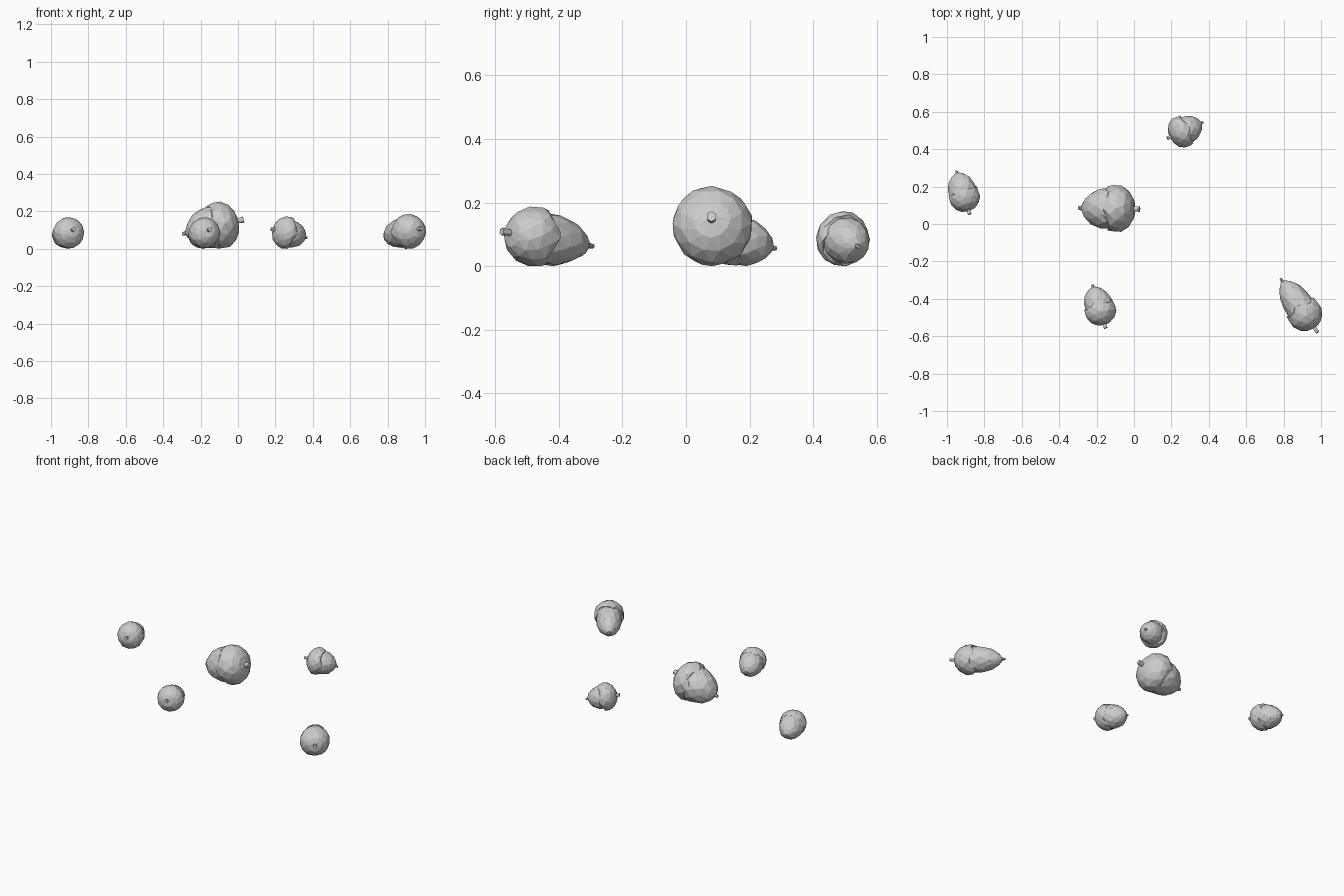
import bpy, bmesh, math, random
from mathutils import Vector

if "Cube" in bpy.data.objects:
    bpy.data.objects.remove(bpy.data.objects["Cube"])

random.seed(4)


def lathe(name, rings, tip, axis, length, sides=12, jitter=0.0, jag=None):
    """Faceted lathe along an axis; rings = (distance fraction, radius), staggered triangles."""
    bm = bmesh.new()
    rot = axis.to_track_quat('Z', 'Y')
    loops = []
    for k, (t, r) in enumerate(rings):
        ring = []
        for i in range(sides):
            a = 2 * math.pi * (i + 0.5 * (k % 2)) / sides
            rr = r * (1 + random.uniform(-jitter, jitter))
            h = t * length + random.uniform(-jitter, jitter) * 0.06
            if jag and k in jag:
                h += jag[k] * length * (1 if i % 3 else -1) * 0.5
            ring.append(bm.verts.new(tip + rot @ Vector((rr * math.cos(a), rr * math.sin(a), h))))
        loops.append(ring)
    for k in range(len(loops) - 1):
        a, b = loops[k], loops[k + 1]
        for i in range(sides):
            j = (i + 1) % sides
            if k % 2 == 0:
                bm.faces.new((a[i], a[j], b[i]))
                bm.faces.new((a[j], b[j], b[i]))
            else:
                bm.faces.new((a[i], a[j], b[j]))
                bm.faces.new((a[i], b[j], b[i]))
    bm.faces.new(loops[0])
    bm.faces.new(loops[-1])
    bmesh.ops.recalc_face_normals(bm, faces=bm.faces)
    mesh = bpy.data.meshes.new(name)
    bm.to_mesh(mesh)
    bm.free()
    ob = bpy.data.objects.new(name, mesh)
    bpy.context.collection.objects.link(ob)
    return ob


def acorn(name, tip, stem, r_nut, r_cap, rim, end=0.91):
    tip, stem = Vector(tip), Vector(stem)
    axis = stem - tip
    length = axis.length
    d = end - rim
    # nut: pointed nose swelling into the cap
    s = rim - 0.06
    nut = [(0.06, 0.15), (0.06 + s * 0.13, 0.46), (0.06 + s * 0.38, 0.77),
           (0.06 + s * 0.7, 0.95), (rim, 1.0), (rim + d * 0.3, 0.96), (rim + d * 0.6, 0.6)]
    parts = [lathe(name + "_nut", [(t, r * r_nut) for t, r in nut], tip, axis, length, 11, 0.03)]
    # nose point
    n = r_nut * 0.12
    parts.append(lathe(name + "_point", [(0, n * 0.7), (0.1, n * 1.2)], tip, axis, length, 5))
    # cap: inner lip, jagged rim, faceted dome
    cap = [(rim + d * 0.25, r_nut * 0.9), (rim + d * 0.02, r_nut * 0.99), (rim + d * 0.05, r_cap * 0.94),
           (rim + d * 0.24, r_cap), (rim + d * 0.5, r_cap * 0.96), (rim + d * 0.76, r_cap * 0.77),
           (rim + d * 0.94, r_cap * 0.46), (end, r_cap * 0.13)]
    parts.append(lathe(name + "_cap", cap, tip, axis, length, 12, 0.025, {1: 0.06, 2: 0.06}))
    # stalk
    parts.append(lathe(name + "_stalk", [(end - 0.06, n * 0.95), (1.0, n * 1.25)], tip, axis, length, 6))
    # rest on the ground
    low = min(v.co.z for p in parts for v in p.data.vertices)
    for p in parts:
        p.location.z = -low


acorn("left_acorn", (-0.95, 0.285, 0.055), (-0.878, 0.052, 0.105), 0.077, 0.084, 0.48)
acorn("front_acorn", (-0.223, -0.324, 0.055), (-0.151, -0.557, 0.105), 0.077, 0.084, 0.48)
acorn("right_acorn", (0.783, -0.291, 0.085), (0.982, -0.58, 0.132), 0.081, 0.094, 0.54)
acorn("large_acorn", (-0.298, 0.085, 0.09), (0.03, 0.08, 0.168), 0.113, 0.127, 0.49)
acorn("back_acorn", (0.37, 0.545, 0.068), (0.178, 0.458, 0.115), 0.073, 0.088, 0.47)
